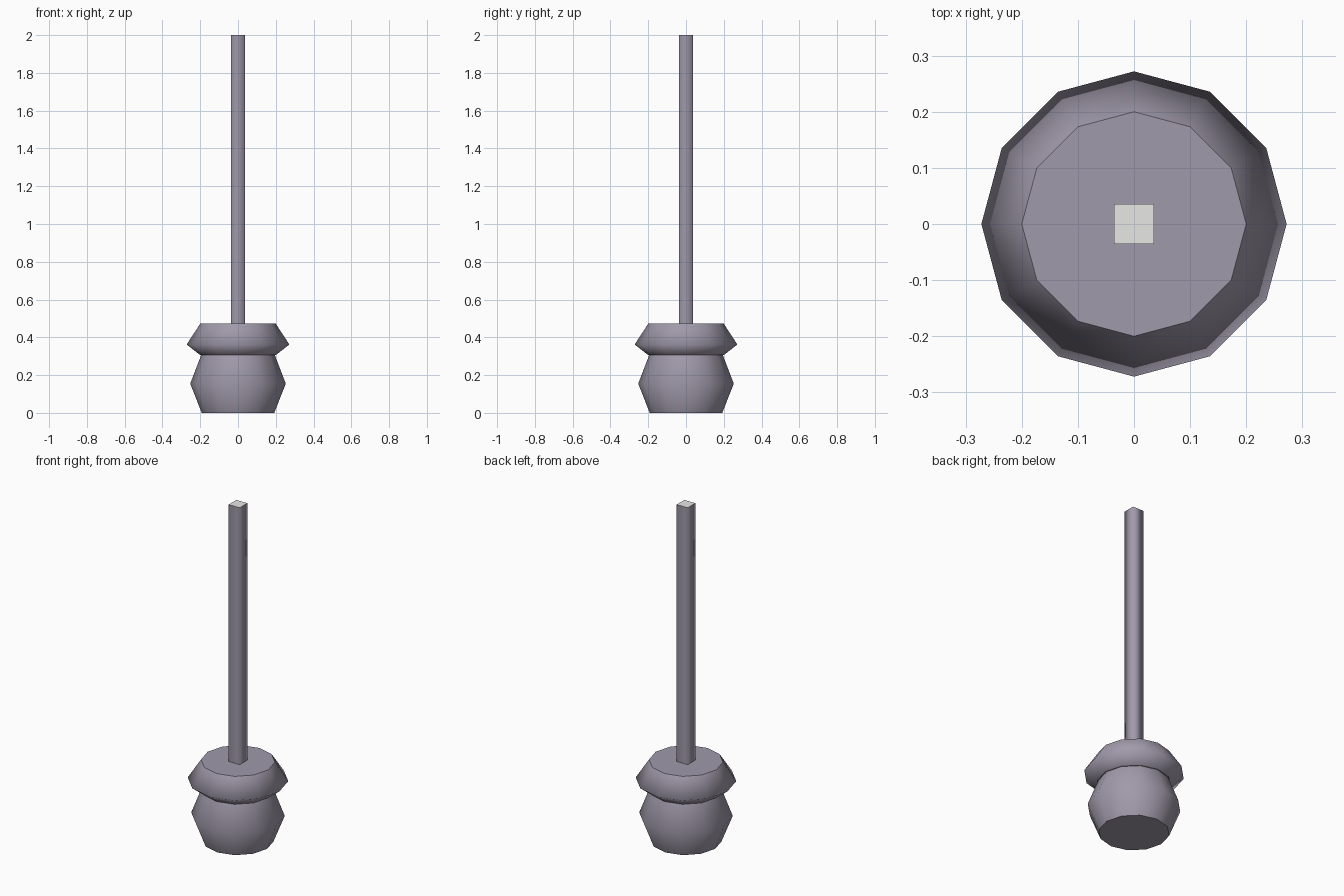
import bpy, bmesh
from math import cos, sin, tau

cube = bpy.data.objects.get("Cube")
if cube:
    bpy.data.objects.remove(cube, do_unlink=True)


def material(name, rgb):
    m = bpy.data.materials.new(name)
    m.use_nodes = True
    m.diffuse_color = (*rgb, 1)
    m.node_tree.nodes["Principled BSDF"].inputs["Base Color"].default_value = (*rgb, 1)
    return m


stone = material("purple_grey", (0.35, 0.32, 0.40))
pale = material("pale_grey", (0.80, 0.80, 0.79))


def lathe(name, profile, sides, turn=0.0, top_material=0):
    """Stack rings of (radius, z), smooth sides, flat sharp-edged caps."""
    bm = bmesh.new()
    rings = []
    for r, z in profile:
        angles = [tau * (i + turn) / sides for i in range(sides)]
        rings.append([bm.verts.new((r * cos(a), r * sin(a), z)) for a in angles])
    for low, high in zip(rings, rings[1:]):
        for i in range(sides):
            j = (i + 1) % sides
            bm.faces.new((low[i], low[j], high[j], high[i])).smooth = True
    bottom = bm.faces.new(rings[0][::-1])
    top = bm.faces.new(rings[-1])
    top.material_index = top_material
    for cap in (bottom, top):
        for e in cap.edges:
            e.smooth = False
    mesh = bpy.data.meshes.new(name)
    bm.to_mesh(mesh)
    bm.free()
    mesh.materials.append(stone)
    mesh.materials.append(pale)
    obj = bpy.data.objects.new(name, mesh)
    bpy.context.collection.objects.link(obj)
    return obj


# Bulging base, flared collar and square post
lathe("base", [(0.192, 0), (0.253, 0.155), (0.195, 0.306)], 12)
lathe("collar", [(0.2, 0.306), (0.272, 0.362), (0.2, 0.472)], 12)
lathe("post", [(0.051, 0.472), (0.051, 2.0)], 4, turn=0.5, top_material=1)
